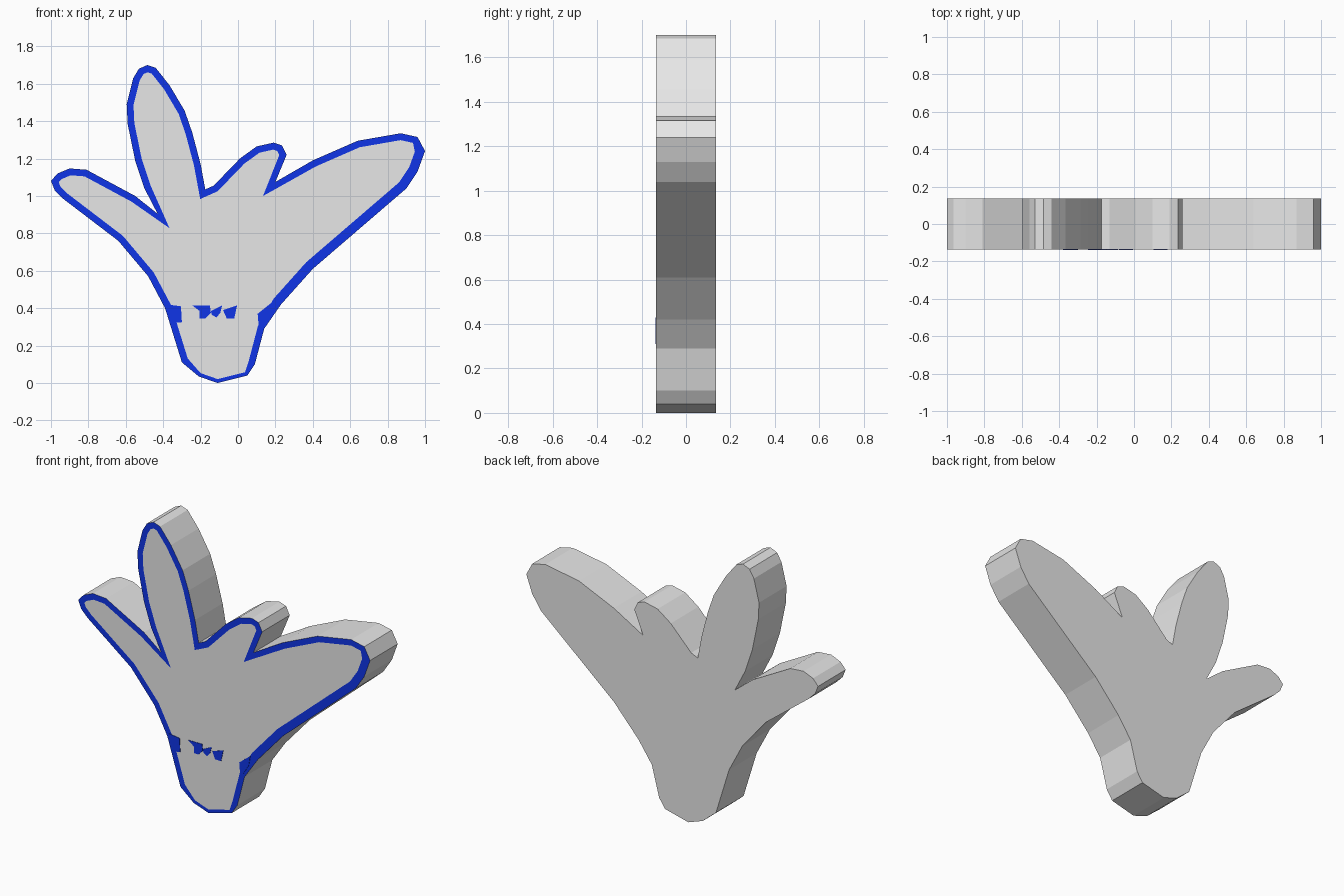
import bpy
import bmesh
from mathutils import Vector

if "Cube" in bpy.data.objects:
    bpy.data.objects.remove(bpy.data.objects["Cube"])

FRONT, BACK = -0.135, 0.135


def material(name, rgb):
    m = bpy.data.materials.new(name)
    m.diffuse_color = (*rgb, 1.0)
    m.use_nodes = True
    m.node_tree.nodes["Principled BSDF"].inputs["Base Color"].default_value = m.diffuse_color
    return m


GREY = material("light grey", (0.8, 0.8, 0.8))
BLUE = material("strong blue", (0.005, 0.036, 0.8))


def make_object(name, bm, mats):
    bmesh.ops.recalc_face_normals(bm, faces=bm.faces)
    me = bpy.data.meshes.new(name)
    bm.to_mesh(me)
    bm.free()
    for m in mats:
        me.materials.append(m)
    ob = bpy.data.objects.new(name, me)
    bpy.context.collection.objects.link(ob)
    return ob


# Silhouette (x, z), counter-clockwise seen from the front
outline = [
    (-0.11, 0), (0.05, 0.04), (0.09, 0.10), (0.14, 0.29), (0.23, 0.42),
    (0.40, 0.61), (0.90, 1.04), (0.96, 1.13), (1.0, 1.24), (0.96, 1.315),
    (0.87, 1.335), (0.64, 1.295), (0.40, 1.19), (0.20, 1.075),       # broad right lobe
    (0.26, 1.22), (0.235, 1.27), (0.19, 1.285), (0.10, 1.265),
    (0.01, 1.20), (-0.13, 1.055), (-0.175, 1.035),                   # small lobe
    (-0.20, 1.17), (-0.245, 1.34), (-0.285, 1.455), (-0.365, 1.59),
    (-0.44, 1.685), (-0.485, 1.70), (-0.53, 1.68), (-0.56, 1.63),
    (-0.595, 1.49), (-0.59, 1.385), (-0.55, 1.19), (-0.50, 1.04),
    (-0.43, 0.905),                                                  # tall lobe
    (-0.55, 1.0), (-0.81, 1.14), (-0.90, 1.147), (-0.965, 1.12),
    (-1.0, 1.08), (-0.98, 1.03), (-0.935, 0.985), (-0.64, 0.76),     # left lobe
    (-0.48, 0.57), (-0.39, 0.40), (-0.30, 0.11), (-0.21, 0.035),
]


def border_width(p):
    if p.y < 0.06:
        return 0.02
    if p.x > 0.15 and p.y < 0.43 + p.x * 0.85:
        return 0.05
    return 0.036


def inset(points):
    """Mitred inner offset of the silhouette."""
    pts = [Vector(p) for p in points]
    result = []
    for i, p in enumerate(pts):
        a = (p - pts[i - 1]).normalized()
        b = (pts[(i + 1) % len(pts)] - p).normalized()
        na, nb = Vector((-a.y, a.x)), Vector((-b.y, b.x))
        m = (na + nb).normalized()
        reach = min(border_width(p) / max(m.dot(na), 0.05), 0.10)
        result.append(p + m * reach)
    return result


# Body slab: back face, side walls, blue front border and grey front panel
bm = bmesh.new()
n = len(outline)
back = [bm.verts.new((x, BACK, z)) for x, z in outline]
front = [bm.verts.new((x, FRONT, z)) for x, z in outline]
inner = [bm.verts.new((p.x, FRONT, p.y)) for p in inset(outline)]
bm.faces.new(back)
bm.faces.new(inner)
for i in range(n):
    j = (i + 1) % n
    bm.faces.new((front[i], front[j], back[j], back[i]))
    rim = bm.faces.new((front[i], front[j], inner[j], inner[i]))
    rim.material_index = 1
make_object("branching_body", bm, [GREY, BLUE])


# Thin painted patches on the front of the stem
def patch(name, points):
    pb = bmesh.new()
    face = pb.faces.new([pb.verts.new((x, FRONT - 0.003, z)) for x, z in points])
    ext = bmesh.ops.extrude_face_region(pb, geom=[face])
    for v in ext["geom"]:
        if isinstance(v, bmesh.types.BMVert):
            v.co.y = FRONT + 0.001
    make_object(name, pb, [BLUE])


patch("left_edge_patch", [(-0.38, 0.42), (-0.305, 0.41), (-0.30, 0.325), (-0.35, 0.32)])
patch("right_edge_patch", [(0.105, 0.37), (0.18, 0.43), (0.17, 0.37), (0.135, 0.31), (0.11, 0.31)])
patch("left_stem_mark", [(-0.245, 0.415), (-0.15, 0.415), (-0.145, 0.375),
                         (-0.175, 0.345), (-0.205, 0.345), (-0.205, 0.385)])
patch("middle_stem_mark", [(-0.145, 0.385), (-0.085, 0.415), (-0.095, 0.375),
                           (-0.115, 0.35), (-0.14, 0.365)])
patch("right_stem_mark", [(-0.08, 0.39), (-0.005, 0.415), (-0.02, 0.345), (-0.06, 0.345)])
